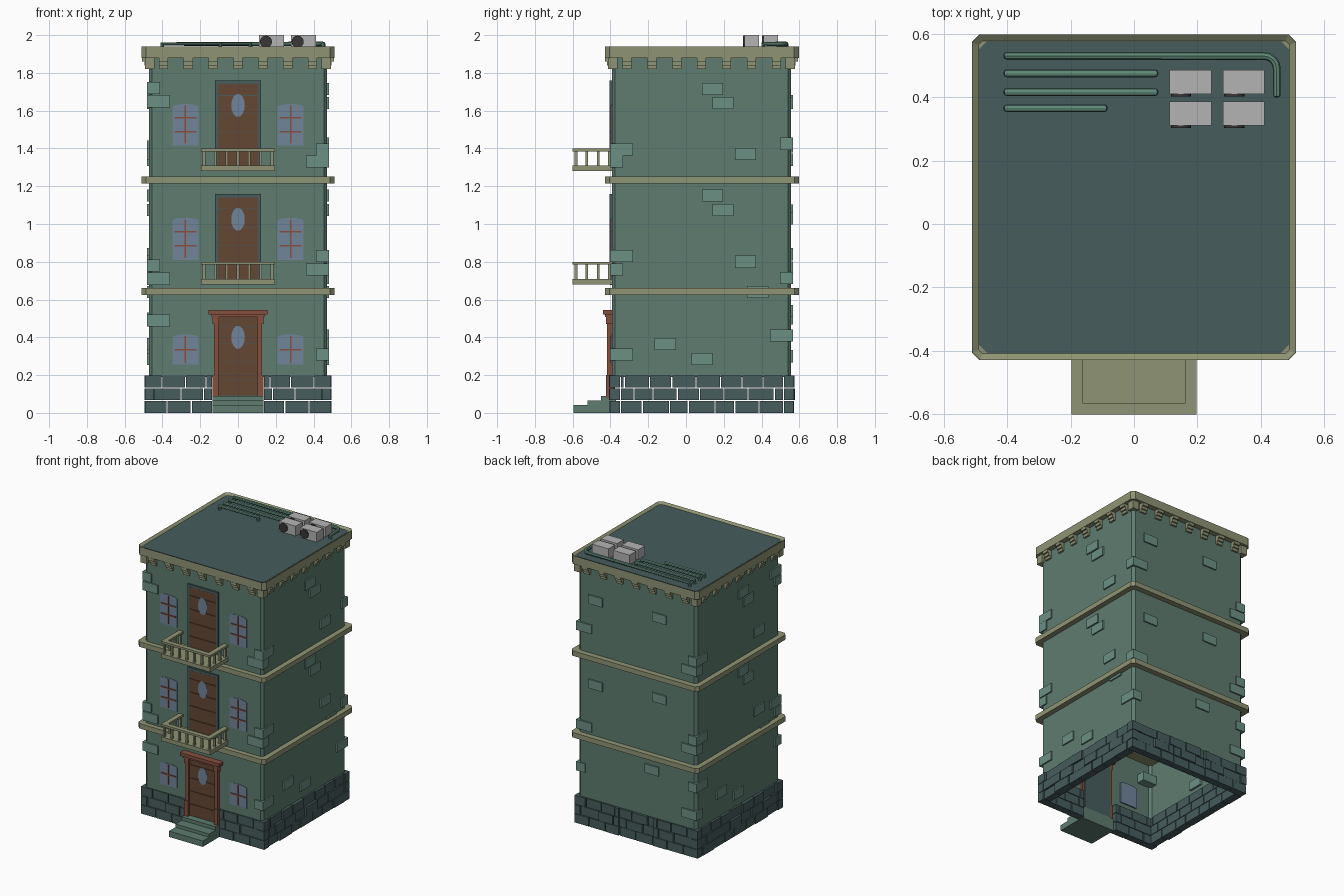
import bpy, bmesh, math, random

if "Cube" in bpy.data.objects:
    bpy.data.objects.remove(bpy.data.objects["Cube"])

def material(name, hexcol):
    m = bpy.data.materials.new(name)
    c = [int(hexcol[i:i + 2], 16) / 255 for i in (0, 2, 4)]
    m.diffuse_color = [((v + .055) / 1.055) ** 2.4 for v in c] + [1]
    m.use_nodes = True
    m.node_tree.nodes["Principled BSDF"].inputs["Base Color"].default_value = m.diffuse_color
    return m

WALL = material("green_plaster", "5E7C70")
BRICK = material("pale_brick", "6C9085")
STONE = material("slate_stone", "475C5D")
TRIM = material("sand_trim", "8F9474")
TERRA = material("terracotta", "85503F")
WOOD = material("brown_wood", "644734")
GLASS = material("blue_glass", "71859A")
DARK = material("dark_metal", "3A3637")
STEEL = material("light_metal", "B4B4B4")
PIPE = material("pipe_green", "5F8878")

def finish(name, bm, mat):
    bmesh.ops.recalc_face_normals(bm, faces=bm.faces)
    me = bpy.data.meshes.new(name)
    bm.to_mesh(me)
    bm.free()
    me.materials.append(mat)
    ob = bpy.data.objects.new(name, me)
    bpy.context.collection.objects.link(ob)
    return ob

def boxes(name, mat, items):
    """One object from boxes given as x0, x1, y0, y1, z0, z1."""
    bm = bmesh.new()
    for x0, x1, y0, y1, z0, z1 in items:
        vs = bmesh.ops.create_cube(bm, size=1)["verts"]
        for v in vs:
            v.co = ((x0 + x1) / 2 + v.co.x * (x1 - x0), (y0 + y1) / 2 + v.co.y * (y1 - y0),
                    (z0 + z1) / 2 + v.co.z * (z1 - z0))
    return finish(name, bm, mat)

def slab(name, mat, x, y0, y1, z0, z1, c, caps=True, recess=None):
    """Rectangular plan with chamfered corners, optionally open or with a sunk top."""
    plan = [(-x + c, y0), (x - c, y0), (x, y0 + c), (x, y1 - c),
            (x - c, y1), (-x + c, y1), (-x, y1 - c), (-x, y0 + c)]
    bm = bmesh.new()
    lo, hi = ([bm.verts.new((px, py, z)) for px, py in plan] for z in (z0, z1))
    for i in range(8):
        j = (i + 1) % 8
        bm.faces.new((lo[i], lo[j], hi[j], hi[i]))
    if caps:
        bm.faces.new(lo[::-1])
        top = bm.faces.new(hi)
        if recess:
            bm.normal_update()
            bmesh.ops.inset_region(bm, faces=[top], thickness=recess[0])
            for v in top.verts:
                v.co.z -= recess[1]
    return finish(name, bm, mat)

def panel(name, mat, pts, y0, y1, rim=None):
    """Extrude an x-z outline along y; with rim only a frame of that width is kept."""
    bm = bmesh.new()
    f = bm.faces.new([bm.verts.new((px, y0, pz)) for px, pz in pts])
    bm.normal_update()
    if rim:
        ring = bmesh.ops.inset_region(bm, faces=[f], thickness=rim)["faces"]
        bmesh.ops.delete(bm, geom=[f], context='FACES_ONLY')
    else:
        ring = [f]
    ext = bmesh.ops.extrude_face_region(bm, geom=ring)["geom"]
    for v in ext:
        if isinstance(v, bmesh.types.BMVert):
            v.co.y = y1
    return finish(name, bm, mat)

def oval(cx, cz, rx, rz, n=16):
    return [(cx + rx * math.cos(2 * math.pi * i / n), cz + rz * math.sin(2 * math.pi * i / n))
            for i in range(n)]

WX, WF, WB = .472, -.393, .557      # wall half width, front and back

# Main walls, storey bands, cornice and roof
slab("walls", WALL, WX, WF, WB, .19, 1.89, .018, caps=False)
for k, z in enumerate((.625, 1.215)):
    slab(f"storey_band_{k}", TRIM, .51, -.428, .597, z, z + .036, .022)
slab("cornice", TRIM, .51, -.428, .597, 1.88, 1.94, .024, recess=(.021, .014))
slab("roof_deck", STONE, .488, -.406, .575, 1.915, 1.929, .024)

# Stepped brackets under the cornice
def bracket_boxes():
    out = []
    for i in range(7):
        u = -.395 + i * .1317
        for d, z in ((.036, 1.86), (.024, 1.84), (.014, 1.82)):
            x0, x1 = u - .024, u + .024
            y0, y1 = x0 + .083, x1 + .083
            zt = z + .02
            out += [(x0, x1, WF - d, WF + .01, z, zt), (x0, x1, WB - .01, WB + d, z, zt),
                    (-WX - d, -WX + .01, y0, y1, z, zt), (WX - .01, WX + d, y0, y1, z, zt)]
    for sx in (-1, 1):              # corner blocks
        for ya, yb in ((WF - .02, WF + .03), (WB - .03, WB + .02)):
            xa, xb = sorted((sx * (WX - .03), sx * (WX + .02)))
            out.append((xa, xb, ya, yb, 1.82, 1.885))
    return out
boxes("cornice_brackets", TRIM, bracket_boxes())

# Stone base of separate blocks, front left open for the door
def courses(a, b, seed):
    rnd = random.Random(seed)
    for row in range(3):
        n = max(2, round((b - a) / .125))
        cuts = [a] + [a + (b - a) * (i + (.0, .5, .2)[row] + rnd.uniform(-.12, .12)) / n
                      for i in range(n) if i + (.0, .5, .2)[row] > .15] + [b]
        for u0, u1 in zip(cuts, cuts[1:]):
            yield u0 + .003, u1 - .003, row * .067, row * .067 + .063, rnd.uniform(0, .012)
stones = []
for u0, u1, z0, z1, d in courses(.135, .495, 3):
    for a, b in ((u0, u1), (-u1, -u0)):
        stones += [(a, b, -.41 + d, -.35, z0, z1), (a, b, .52, .577 - d, z0, z1)]
for u0, u1, z0, z1, d in courses(-.135, .135, 5):
    stones.append((u0, u1, .52, .577 - d, z0, z1))
for u0, u1, z0, z1, d in courses(-.347, .517, 8):
    stones += [(.435, .497 - d, u0, u1, z0, z1), (-.497 + d, -.435, u0, u1, z0, z1)]
boxes("stone_base", STONE, stones)

# Pale bricks scattered on the walls: flat ones on the faces, wrapping ones at the corners
P, H = .01, .032
side = [(.14, 1.715), (.195, 1.64), (.315, 1.37), (.14, 1.15), (.195, 1.075), (.315, .8),
        (.38, .64), (-.11, .365), (.085, .285)]
back = [(.33, 1.64), (-.18, 1.65), (.33, 1.03), (-.18, 1.07), (-.12, .54)]
bricks = []
for y, z in side:
    bricks.append((WX - .015, WX + P, y - .056, y + .056, z - H, z + H))
    yl = .165 - y                  # same layout turned round on the left wall
    bricks.append((-WX - P, -WX + .015, yl - .056, yl + .056, z - H, z + H))
for x, z in back:
    bricks.append((x - .056, x + .056, WB - .015, WB + P, z - H, z + H))
S, L = .06, .112
corners = [(1, -1, S, L, 1.395), (1, -1, L, S, 1.33), (1, -1, S, L, .83), (1, -1, L, S, .76),
           (1, -1, S, L, .31), (-1, -1, S, L, 1.72), (-1, -1, L, S, 1.65), (-1, -1, S, L, .78),
           (-1, -1, L, S, .71), (-1, -1, L, S, .49), (1, 1, L, S, 1.425), (1, 1, L, S, .715),
           (1, 1, S, L, .41), (-1, 1, S, L, 1.41), (-1, 1, L, S, 1.34), (-1, 1, S, L, .84),
           (-1, 1, L, S, .77), (-1, 1, S, L, .5), (-1, 1, L, S, .3)]
for sx, sy, lx, ly, z in corners:
    xa, xb = sorted((sx * (WX + P), sx * (WX - lx)))
    ya, yb = (WF - P, WF + ly) if sy < 0 else (WB - ly, WB + P)
    bricks.append((xa, xb, ya, yb, z - H, z + H))
boxes("wall_bricks", BRICK, bricks)

# Windows with a shallow arched head
def window(name, cx, z0, z1, rows):
    w, rise = .068, .014
    arch = [(cx + w * math.cos(math.pi * i / 8), z1 - rise + rise * math.sin(math.pi * i / 8))
            for i in range(9)]
    pts = [(cx - w, z0), (cx + w, z0)] + arch
    panel(name + "_frame", TERRA, pts, -.405, -.38, rim=.011)
    panel(name + "_glass", GLASS, pts, -.396, -.384)
    bars = [(cx - .004, cx + .004, -.402, -.385, z0 + .01, z1 - .008)]
    for i in range(1, rows):
        z = z0 + (z1 - z0) * i / rows
        bars.append((cx - w + .01, cx + w - .01, -.402, -.385, z - .004, z + .004))
    boxes(name + "_bars", TERRA, bars)
for k, (z0, z1, rows) in enumerate(((.255, .415, 2), (.81, 1.033, 3), (1.415, 1.635, 3))):
    for tag, cx in (("left", -.278), ("right", .278)):
        window(f"window_{k}_{tag}", cx, z0, z1, rows)

# Plank doors with an oval light
for k, (z0, z1, zo) in enumerate(((.09, .52, .4), (.7, 1.142, 1.025), (1.3, 1.742, 1.628))):
    hs = [z0 + (z1 - z0) * t for t in (0, .2, .42, .64, .86, 1)]
    boxes(f"door_{k}_planks", WOOD,
          [(-.108, .108, -.403, -.38, a + .0015, b - .0015) for a, b in zip(hs, hs[1:])])
    boxes(f"door_{k}_back", STONE, [(-.108, .108, -.398, -.375, z0, z1)])
    panel(f"door_{k}_oval_rim", WOOD, oval(0, zo, .041, .066), -.407, -.39, rim=.006)
    panel(f"door_{k}_oval_glass", GLASS, oval(0, zo, .036, .061), -.405, -.39)
    if k:
        boxes(f"door_{k}_surround", STONE,
              [(-.122, -.106, -.405, -.38, z0, z1), (.106, .122, -.405, -.38, z0, z1),
               (-.122, .122, -.405, -.38, z1, z1 + .018)])

# Entrance surround and steps
posts = [(-.157, .157, -.44, -.38, .522, .545), (-.14, .14, -.43, -.38, .508, .523)]
for s in (-1, 1):
    for a, b, y, z0, z1 in ((.104, .135, -.424, .08, .2), (.104, .127, -.418, .2, .47),
                            (.1, .135, -.424, .47, .51)):
        posts.append((*sorted((s * a, s * b)), y, -.38, z0, z1))
boxes("entrance_surround", TERRA, posts)
boxes("entrance_steps", WALL, [(-.135, .135, -.595, -.37, 0, .042),
                               (-.135, .135, -.522, -.37, .042, .065),
                               (-.135, .135, -.45, -.37, .065, .09)])

# Balconies: floor, top rail on three sides, balusters
for k, z in enumerate((.68, 1.28)):
    parts = [(-.197, .197, -.6, WF, z, z + .03), (-.197, .197, -.6, -.565, z + .105, z + .12)]
    for s in (-1, 1):
        parts.append((*sorted((s * .162, s * .197)), -.566, WF, z + .105, z + .12))
        for y in (-.525, -.465, -.405):
            parts.append((*sorted((s * .172, s * .187)), y - .007, y + .007, z + .03, z + .106))
    for i in range(7):
        x = -.18 + i * .06
        parts.append((x - .007, x + .007, -.59, -.575, z + .03, z + .106))
    boxes(f"balcony_{k}", TRIM, parts)

# Rooftop cooling units with round fans
for k, (x, y) in enumerate(((.178, .41), (.346, .41), (.178, .31), (.346, .31))):
    boxes(f"cooling_unit_{k}", STEEL, [(x - .066, x + .066, y, y + .076, 1.925, 2.0)])
    panel(f"cooling_fan_{k}", DARK, oval(x - .03, 1.965, .032, .032), y - .008, y + .01)

# Roof pipes with ends turned down into the deck
def pipe(name, pts):
    cu = bpy.data.curves.new(name, 'CURVE')
    cu.dimensions = '3D'
    cu.bevel_depth, cu.bevel_resolution, cu.use_fill_caps = .0125, 2, True
    sp = cu.splines.new('POLY')
    path = [(*pts[0], 1.92)] + [(px, py, 1.953) for px, py in pts] + [(*pts[-1], 1.92)]
    sp.points.add(len(path) - 1)
    for p, co in zip(sp.points, path):
        p.co = (*co, 1)
    cu.materials.append(PIPE)
    ob = bpy.data.objects.new(name, cu)
    bpy.context.collection.objects.link(ob)
    bpy.ops.object.select_all(action='DESELECT')
    ob.select_set(True)
    bpy.context.view_layer.objects.active = ob
    bpy.ops.object.convert(target='MESH')
    bpy.ops.object.shade_smooth_by_angle()
for k, (y, x1) in enumerate(((.475, .065), (.416, .065), (.365, -.095))):
    pipe(f"roof_pipe_{k}", [(-.4, y), (x1, y)])
bend = [(.41 + .04 * math.sin(a), .49 + .04 * math.cos(a)) for a in (i * math.pi / 8 for i in range(5))]
pipe("roof_pipe_bent", [(-.4, .53)] + bend + [(.45, .41)])
